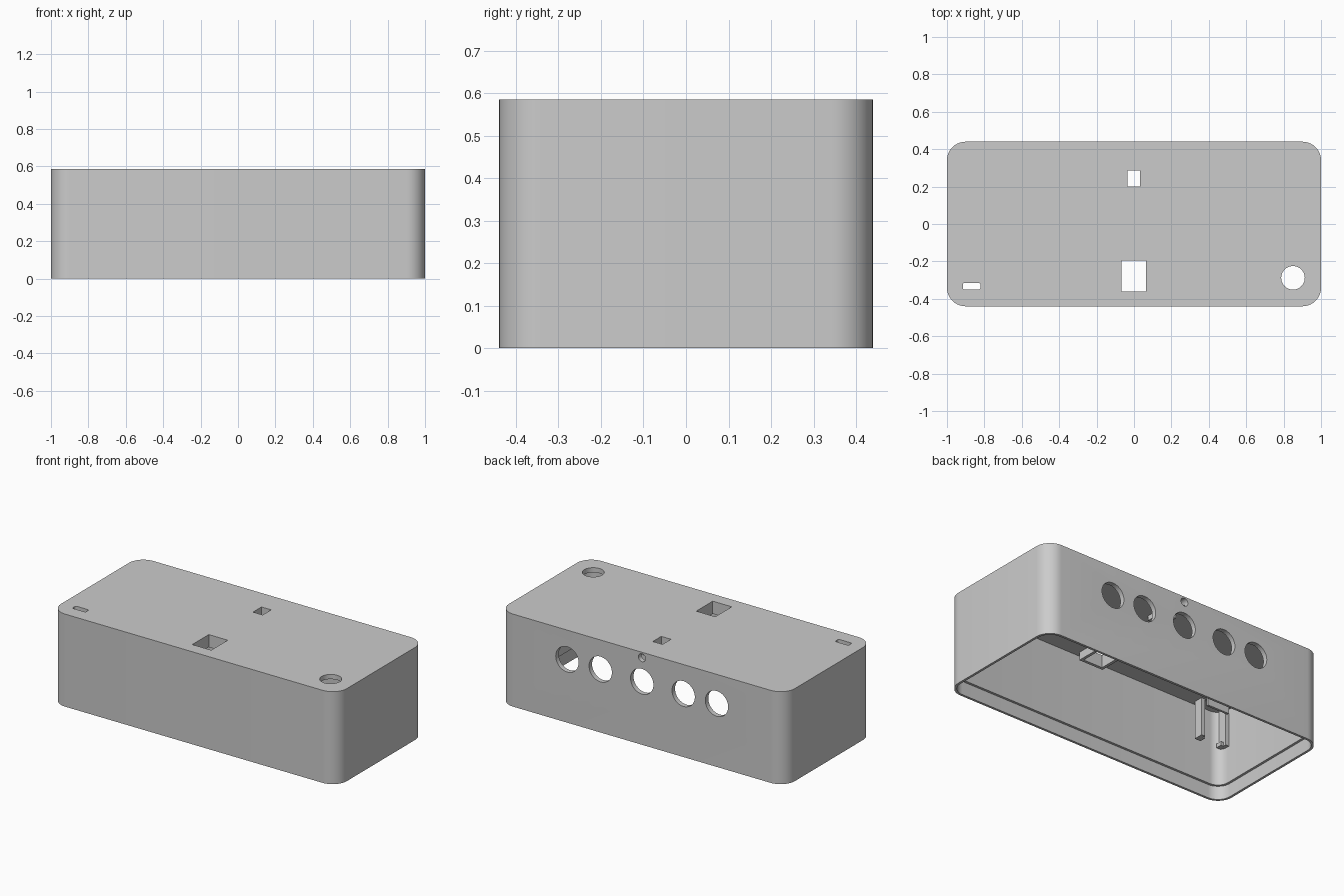
import bpy, bmesh, math
from mathutils import Matrix, Vector

cube = bpy.data.objects.get("Cube")
if cube:
    bpy.data.objects.remove(cube, do_unlink=True)

L, W, H = 1.0, 0.44, 0.585      # half length, half width, height
WALL, LIP, ROOF = 0.03, 0.015, 0.03
CEIL = H - ROOF

grey = bpy.data.materials.new("light grey plastic")
grey.use_nodes = True
grey.diffuse_color = (0.6, 0.6, 0.6, 1)
grey.node_tree.nodes["Principled BSDF"].inputs["Base Color"].default_value = (0.6, 0.6, 0.6, 1)


def make(name, bm):
    bmesh.ops.recalc_face_normals(bm, faces=bm.faces)
    me = bpy.data.meshes.new(name)
    bm.to_mesh(me)
    bm.free()
    me.materials.append(grey)
    ob = bpy.data.objects.new(name, me)
    bpy.context.collection.objects.link(ob)
    return ob


def rounded_prism(name, hx, hy, r, z0, z1, at=(0, 0), seg=10):
    """Upright prism with a rounded rectangle as its plan."""
    bm = bmesh.new()
    ring = []
    for q, (sx, sy) in enumerate([(1, 1), (-1, 1), (-1, -1), (1, -1)]):
        for i in range(seg + 1):
            a = math.pi / 2 * (q + i / seg)
            ring.append(bm.verts.new((at[0] + sx * (hx - r) + r * math.cos(a),
                                      at[1] + sy * (hy - r) + r * math.sin(a), z0)))
    base = bm.faces.new(ring)
    top = bmesh.ops.extrude_face_region(bm, geom=[base], use_keep_orig=True)["geom"]
    bmesh.ops.translate(bm, verts=[v for v in top if isinstance(v, bmesh.types.BMVert)],
                        vec=(0, 0, z1 - z0))
    return make(name, bm)


def add_box(bm, x0, x1, y0, y1, z0, z1):
    size = Vector((x1 - x0, y1 - y0, z1 - z0))
    mid = Vector((x0 + x1, y0 + y1, z0 + z1)) / 2
    bmesh.ops.create_cube(bm, size=1, matrix=Matrix.Translation(mid) @ Matrix.Diagonal(size).to_4x4())


def box(name, *ext):
    bm = bmesh.new()
    add_box(bm, *ext)
    return make(name, bm)


def rod(name, r, depth, at, along_y=False):
    bm = bmesh.new()
    turn = Matrix.Rotation(math.pi / 2 if along_y else 0, 4, 'X')
    bmesh.ops.create_cone(bm, cap_ends=True, segments=40, radius1=r, radius2=r, depth=depth,
                          matrix=Matrix.Translation(at) @ turn)
    return make(name, bm)


# Shell, open underneath, with a stepped lip for the base plate
shell = rounded_prism("case_shell", L, W, 0.1, 0, H)
cutters = [
    rounded_prism("cavity_cutter", L - WALL, W - WALL, 0.1 - WALL, -0.1, CEIL),
    rounded_prism("lip_cutter", L - LIP, W - LIP, 0.1 - LIP, -0.1, 0.085),
]

# Openings in the top: large window, small window, slot, round button hole
windows = {"large_window": (-0.068, 0.065, -0.36, -0.195), "small_window": (-0.035, 0.033, 0.2, 0.285)}
for name, ext in windows.items():
    cutters.append(box(name + "_cutter", *ext, 0.5, 0.7))
cutters.append(rounded_prism("slot_cutter", 0.047, 0.018, 0.01, 0.5, 0.7, at=(-0.868, -0.333), seg=4))
cutters.append(rod("button_cutter", 0.063, 0.2, (0.85, -0.288, H)))

# Row of sockets in the back wall and a small hole above them
for x in (-0.523, -0.29, 0, 0.29, 0.523):
    cutters.append(rod("socket_cutter", 0.08, 0.16, (x, W, 0.4), True))
cutters.append(rod("pin_cutter", 0.025, 0.16, (0, W, 0.55), True))

for c in cutters:
    mod = shell.modifiers.new(c.name, 'BOOLEAN')
    mod.operation, mod.solver, mod.object = 'DIFFERENCE', 'EXACT', c
    bpy.context.view_layer.objects.active = shell
    bpy.ops.object.modifier_apply(modifier=mod.name)
for c in cutters:
    bpy.data.objects.remove(c, do_unlink=True)

bpy.ops.object.select_all(action='DESELECT')
shell.select_set(True)
bpy.context.view_layer.objects.active = shell
bpy.ops.object.shade_smooth_by_angle(angle=math.radians(30))


# Collars hanging under the two windows
def collar(name, x0, x1, y0, y1, drop, t=0.018):
    z0, z1 = CEIL - drop, CEIL
    bm = bmesh.new()
    add_box(bm, x0 - t, x0, y0 - t, y1 + t, z0, z1)
    add_box(bm, x1, x1 + t, y0 - t, y1 + t, z0, z1)
    add_box(bm, x0, x1, y0 - t, y0, z0, z1)
    add_box(bm, x0, x1, y1, y1 + t, z0, z1)
    make(name, bm)


collar("large_window_collar", *windows["large_window"], 0.05)
collar("small_window_collar", *windows["small_window"], 0.03)

# Pair of hanging clips either side of the slot, each with a hooked foot
for side, name in ((-1, "outer_clip"), (1, "inner_clip")):
    bm = bmesh.new()
    x = -0.868 + side * 0.088
    add_box(bm, x - 0.012, x + 0.012, -0.385, -0.325, CEIL - 0.24, CEIL)
    foot = x - side * 0.02
    add_box(bm, foot - 0.01, foot + 0.01, -0.385, -0.345, CEIL - 0.24, CEIL - 0.215)
    make(name, bm)
box("clip_bridge", -0.944, -0.792, -0.312, -0.298, CEIL - 0.05, CEIL)
